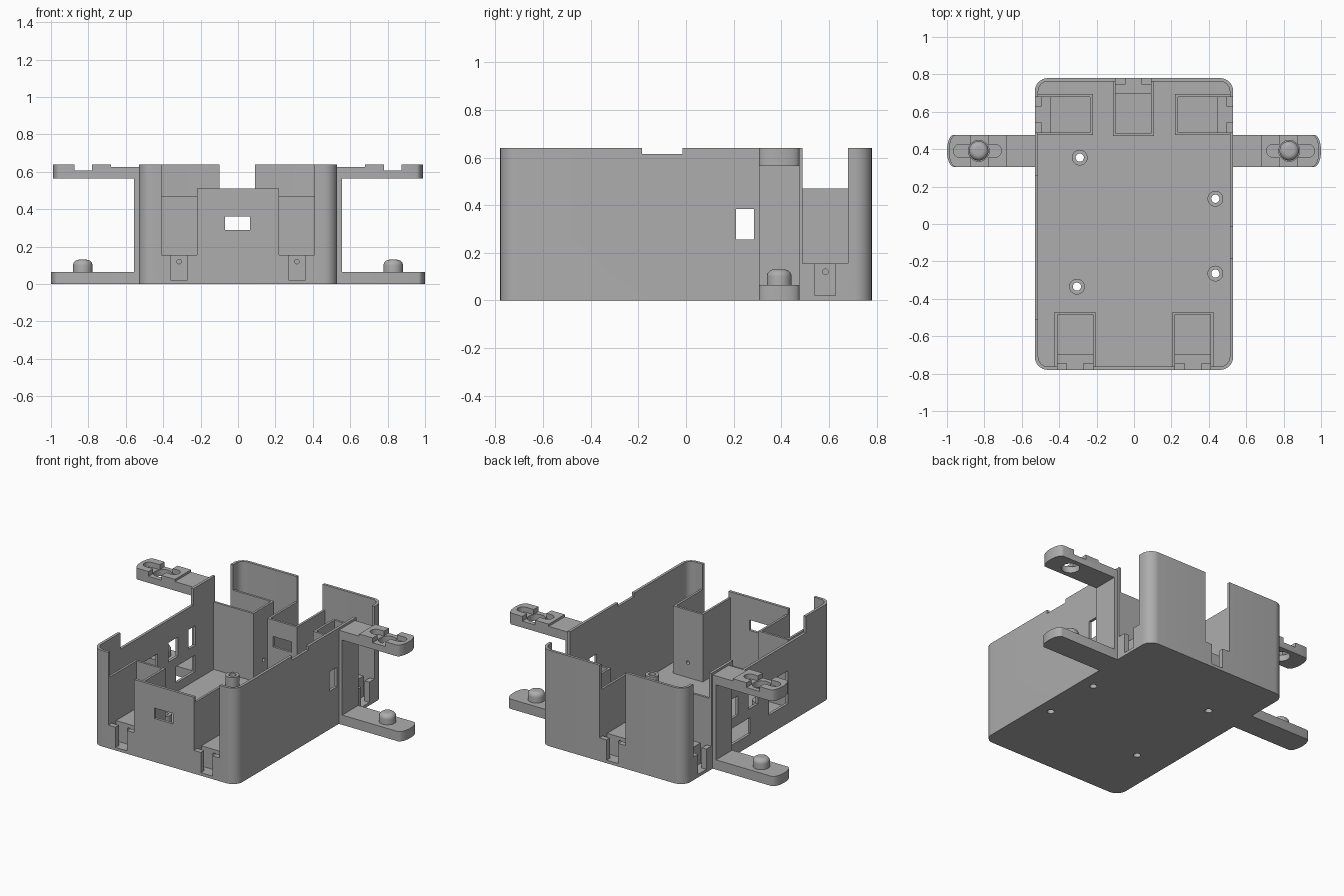
import bpy, bmesh, math
from mathutils import Matrix, Vector

cube = bpy.data.objects.get("Cube")
if cube:
    bpy.data.objects.remove(cube, do_unlink=True)

grey = bpy.data.materials.new("plain_grey")
grey.use_nodes = True
grey.diffuse_color = (0.42, 0.42, 0.42, 1)
grey.node_tree.nodes["Principled BSDF"].inputs["Base Color"].default_value = (0.42, 0.42, 0.42, 1)

W, D, H = 0.53, 0.78, 0.64
WALL, FLOOR = 0.018, 0.02


def finish(name, bm):
    bmesh.ops.recalc_face_normals(bm, faces=bm.faces)
    mesh = bpy.data.meshes.new(name)
    bm.to_mesh(mesh)
    bm.free()
    mesh.materials.append(grey)
    ob = bpy.data.objects.new(name, mesh)
    bpy.context.collection.objects.link(ob)
    return ob


def prism(name, outline, z0, z1):
    bm = bmesh.new()
    face = bm.faces.new([bm.verts.new((x, y, z0)) for x, y in outline])
    top = bmesh.ops.extrude_face_region(bm, geom=[face])["geom"]
    bmesh.ops.translate(bm, vec=(0, 0, z1 - z0),
                        verts=[v for v in top if isinstance(v, bmesh.types.BMVert)])
    return finish(name, bm)


def box(name, x, y, z):
    return prism(name, [(x[0], y[0]), (x[1], y[0]), (x[1], y[1]), (x[0], y[1])], *z)


def rounded(hx, hy, r, cx=0, cy=0, steps=8):
    pts = []
    for k, (sx, sy) in enumerate([(1, 1), (-1, 1), (-1, -1), (1, -1)]):
        for i in range(steps + 1):
            a = math.pi / 2 * (k + i / steps)
            pts.append((cx + sx * (hx - r) + r * math.cos(a), cy + sy * (hy - r) + r * math.sin(a)))
    return pts


def disc(cx, cy, r, n=28):
    return [(cx + r * math.cos(2 * math.pi * i / n), cy + r * math.sin(2 * math.pi * i / n))
            for i in range(n)]


def cut(ob, cutter):
    cutter.hide_render = True
    mod = ob.modifiers.new("cut", "BOOLEAN")
    mod.operation, mod.solver, mod.object = "DIFFERENCE", "EXACT", cutter
    bpy.context.view_layer.objects.active = ob
    bpy.ops.object.modifier_apply(modifier=mod.name)
    bpy.data.objects.remove(cutter, do_unlink=True)


def smooth(ob):
    bpy.ops.object.select_all(action="DESELECT")
    ob.select_set(True)
    bpy.context.view_layer.objects.active = ob
    bpy.ops.object.shade_smooth_by_angle(angle=math.radians(30))


def cut_box(ob, x, y, z):
    cut(ob, box("cutter", x, y, z))


# Open tray with rounded corners
tray = prism("tray", rounded(W, D, 0.07), 0, H)
cut(tray, prism("cutter", rounded(W - WALL, D - WALL, 0.07 - WALL), FLOOR, 1))

# Lowered stretches of the walls
cut_box(tray, (-0.23, 0.23), (-0.9, -0.7), (0.51, 1))
cut_box(tray, (-0.6, -0.45), (-0.51, 0.26), (0.53, 1))
cut_box(tray, (0.45, 0.6), (-0.185, -0.015), (0.615, 1))

# Windows: front, both sides, then the right-hand ports
cut_box(tray, (-0.07, 0.065), (-0.9, -0.7), (0.29, 0.36))
for s in (-1, 1):
    cut_box(tray, sorted((s * 0.45, s * 0.6)), (0.21, 0.285), (0.255, 0.385))
for y, z in [((0.0, 0.1), (0.25, 0.38)), ((0.08, 0.28), (0.08, 0.19)), ((-0.32, -0.12), (0.13, 0.35))]:
    cut_box(tray, (-0.6, -0.45), y, z)

# Pockets: u runs along the wall, v runs inwards from its outer face
OPEN, OUT, SLOT, DEPTH, SILL, PANEL = 0.095, 0.11, 0.043, 0.31, 0.155, 0.47
POCKETS = [("front_right", -0.315, -D, 0), ("front_left", 0.315, -D, 0), ("back", -0.003, D, 180),
           ("side_left", W, 0.585, 90), ("side_right", -W, 0.585, -90)]

for label, px, py, turn in POCKETS:
    place = Matrix.Translation((px, py, 0)) @ Matrix.Rotation(math.radians(turn), 4, "Z")

    def part(name, u, v, z):
        ob = box(label + "_" + name, u, v, z)
        ob.data.transform(place)
        return ob

    # openings in the tray wall
    cut(tray, part("cutter", (-OPEN, OPEN), (-0.05, 0.03), (SILL, 1)))
    cut(tray, part("cutter", (-SLOT, SLOT), (-0.05, 0.03), (FLOOR, SILL + 0.01)))
    # seat block with a small bore
    seat = part("pocket_seat", (-OPEN, OPEN), (0.08, DEPTH), (0.01, SILL))
    bore = prism("cutter", disc(0, 0, 0.012, 16), 0, 0.5)
    bore.data.transform(place @ Matrix.Translation((0, 0.45, 0.12)) @ Matrix.Rotation(math.pi / 2, 4, "X"))
    cut(seat, bore)
    # side panels, sill posts and rear panel
    for s in (-1, 1):
        part("pocket_side", sorted((s * OPEN, s * OUT)), (0.01, DEPTH), (0.01, PANEL))
        part("pocket_sill", sorted((s * SLOT, s * OPEN)), (0.01, 0.035), (0.01, SILL))
    rear = part("pocket_rear", (-OPEN, OPEN), (DEPTH - 0.015, DEPTH), (SILL, PANEL))
    if label == "back":
        cut_box(rear, (-0.07, 0.065), (0.4, 0.6), (0.29, 0.36))

# Board standoffs with holes through the floor
for x, y in [(-0.29, 0.355), (0.435, 0.135), (0.435, -0.265), (-0.305, -0.335)]:
    post = prism("standoff", disc(x, y, 0.042), 0.01, 0.09)
    for ob in (tray, post):
        cut(ob, prism("cutter", disc(x, y, 0.022), -0.1, 0.3))
    smooth(post)
smooth(tray)

# Side arms
ARM_Y, ARM_HALF, PIN_X = 0.391, 0.085, 0.83


def arm_outline(s, tip):
    pts = [(s * (W - 0.005), ARM_Y - ARM_HALF)]
    for i in range(13):
        a = math.pi * (i / 12 - 0.5)
        # blunt rounded tip
        pts.append((s * (tip - 0.035 + 0.035 * math.cos(a)), ARM_Y + ARM_HALF * math.sin(a)))
    return pts + [(s * (W - 0.005), ARM_Y + ARM_HALF)]


for s, side in ((1, "left"), (-1, "right")):
    lower = prism(side + "_lower_arm", arm_outline(s, 1.0), 0, 0.065)
    smooth(lower)
    box(side + "_arm_upright", sorted((s * (W - 0.005), s * 0.555)),
        (ARM_Y - ARM_HALF, ARM_Y + ARM_HALF), (0.03, 0.6))

    # upper arm: stepped top, cross channel, slot and round hole
    upper = prism(side + "_upper_arm", arm_outline(s, 0.99), 0.565, H)
    cut_box(upper, sorted((s * 0.4, s * 0.68)), (0.2, 0.6), (0.625, 0.8))
    cut_box(upper, sorted((s * 0.78, s * 0.875)), (0.2, 0.6), (0.608, 0.8))
    cut(upper, prism("cutter", rounded(0.128, 0.035, 0.0349, s * 0.837, ARM_Y), 0.606, 0.8))
    cut(upper, prism("cutter", disc(s * PIN_X, ARM_Y, 0.056), 0.4, 0.8))
    smooth(upper)

    # domed pin, spun from a profile
    bm = bmesh.new()
    profile = [(0.052, 0.06), (0.052, 0.1)]
    profile += [(0.022 + 0.03 * math.cos(a), 0.1 + 0.03 * math.sin(a))
                for a in (math.pi / 2 * i / 6 for i in range(1, 7))] + [(0, 0.13)]
    verts = [bm.verts.new((r, 0, z)) for r, z in profile]
    edges = [bm.edges.new(pair) for pair in zip(verts, verts[1:])]
    bmesh.ops.spin(bm, geom=verts + edges, cent=(0, 0, 0), axis=(0, 0, 1), angle=2 * math.pi, steps=32)
    bmesh.ops.remove_doubles(bm, verts=bm.verts, dist=0.0001)
    bmesh.ops.translate(bm, vec=Vector((s * PIN_X, ARM_Y, 0)), verts=bm.verts)
    smooth(finish(side + "_pin", bm))
